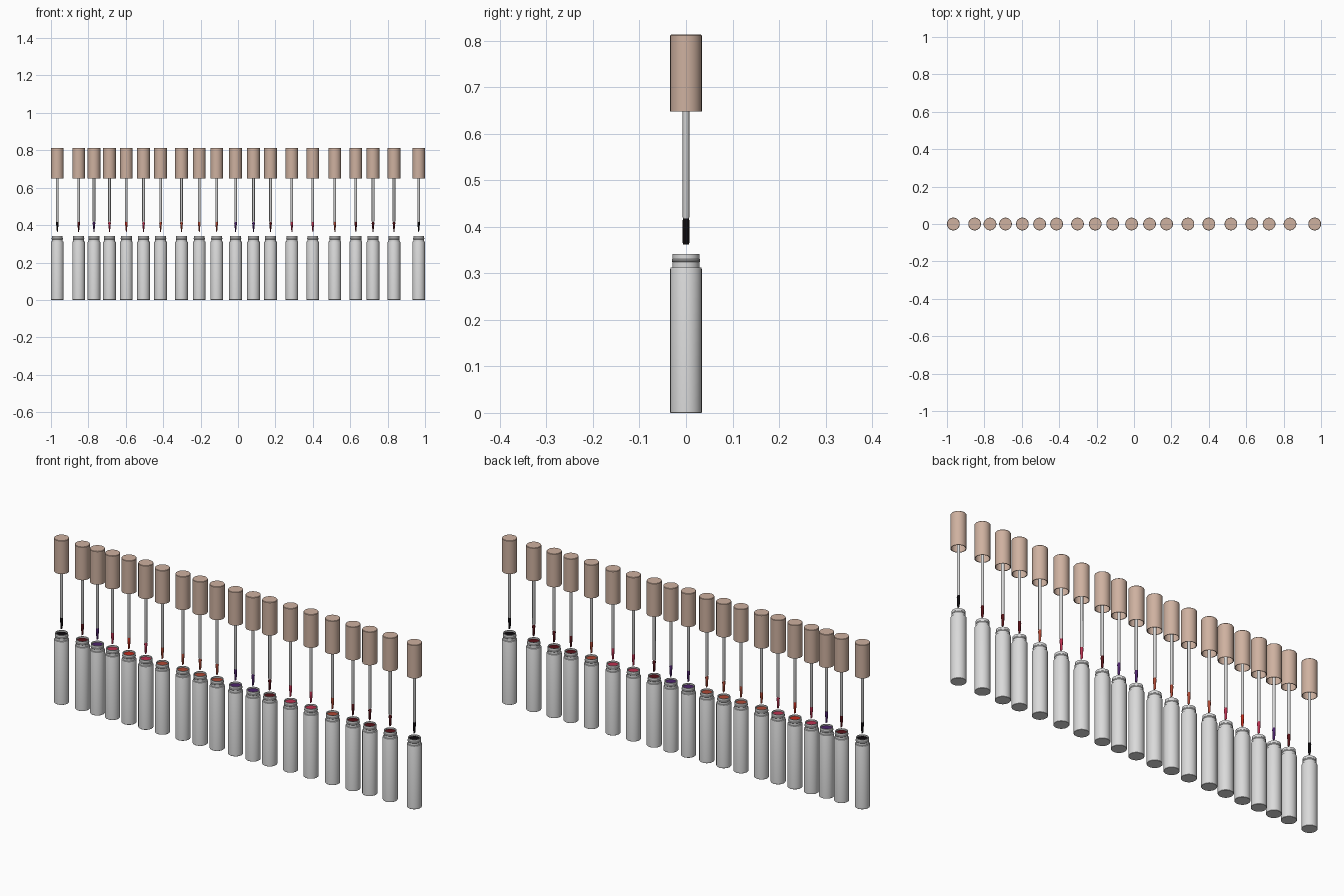
import bpy, bmesh, math

if "Cube" in bpy.data.objects:
    bpy.data.objects.remove(bpy.data.objects["Cube"])

SEG = 32


def material(name, rgb):
    m = bpy.data.materials.new(name)
    m.diffuse_color = (*rgb, 1)
    m.use_nodes = True
    m.node_tree.nodes["Principled BSDF"].inputs["Base Color"].default_value = m.diffuse_color
    return m


glass = material("frosted_clear", (0.70, 0.70, 0.70))
beige = material("beige_cap", (0.62, 0.44, 0.35))
shades = {
    "K": material("black_gloss", (0.004, 0.003, 0.004)),
    "D": material("dark_red_gloss", (0.10, 0.006, 0.009)),
    "V": material("violet_gloss", (0.075, 0.017, 0.15)),
    "P": material("pink_gloss", (0.50, 0.03, 0.08)),
    "R": material("red_gloss", (0.55, 0.025, 0.012)),
    "T": material("terracotta_gloss", (0.42, 0.065, 0.035)),
}


def lathe(name, profile, mat, seg=SEG):
    """Loft rings of (rx, ry, z) or (r, z); both ends are closed with a face."""
    bm = bmesh.new()
    rings = []
    for p in profile:
        rx, ry, z = p if len(p) == 3 else (p[0], p[0], p[1])
        rings.append([bm.verts.new((rx * math.cos(2 * math.pi * i / seg),
                                    ry * math.sin(2 * math.pi * i / seg), z))
                      for i in range(seg)])
    for a, b in zip(rings, rings[1:]):
        for i in range(seg):
            j = (i + 1) % seg
            bm.faces.new((a[i], a[j], b[j], b[i]))
    bm.faces.new(rings[0][::-1])
    bm.faces.new(rings[-1])
    bmesh.ops.recalc_face_normals(bm, faces=bm.faces)
    me = bpy.data.meshes.new(name)
    bm.to_mesh(me)
    bm.free()
    me.materials.append(mat)
    me.shade_smooth()
    me.set_sharp_from_angle(angle=math.radians(35))
    return me


def place(name, me, x):
    ob = bpy.data.objects.new(name, me)
    ob.location.x = x
    bpy.context.collection.objects.link(ob)


# Bottle: body, shoulder, threaded neck, hollow well
bottle = lathe("bottle", [
    (0.033, 0), (0.034, 0.001), (0.034, 0.309), (0.033, 0.312), (0.029, 0.313),
    (0.029, 0.324), (0.0305, 0.326), (0.0305, 0.329), (0.029, 0.331),
    (0.029, 0.342), (0.0255, 0.342), (0.0255, 0.315)], glass)

# Cap: hollow cup, open at the bottom
cap = lathe("cap", [
    (0.031, 0.806), (0.031, 0.648), (0.034, 0.648), (0.034, 0.811),
    (0.0325, 0.813)], beige)

# Wand reaching up to the cap ceiling
wand = lathe("wand", [(0.0055, 0.416), (0.007, 0.420), (0.007, 0.807)], glass, 16)

# Gloss surface in the neck and paddle applicator, one of each per shade
gloss, tip = {}, {}
for key, mat in shades.items():
    gloss[key] = lathe("gloss", [(0.0252, 0.314), (0.0252, 0.335)], mat)
    tip[key] = lathe("applicator", [
        (0.0015, 0.0060, 0.362), (0.0025, 0.0072, 0.366), (0.0050, 0.0076, 0.390),
        (0.0072, 0.0076, 0.410), (0.0060, 0.0065, 0.418)], mat, 16)

# Row of tubes
xs = [-0.966, -0.852, -0.77, -0.687, -0.597, -0.505, -0.414, -0.302, -0.207,
      -0.114, -0.013, 0.083, 0.174, 0.288, 0.40, 0.518, 0.63, 0.722, 0.834, 0.966]
for n, (x, key) in enumerate(zip(xs, "KDVPRPTTTTVVDPPTDDDK"), 1):
    place(f"bottle_{n}", bottle, x)
    place(f"gloss_{n}", gloss[key], x)
    place(f"applicator_{n}", tip[key], x)
    place(f"wand_{n}", wand, x)
    place(f"cap_{n}", cap, x)
